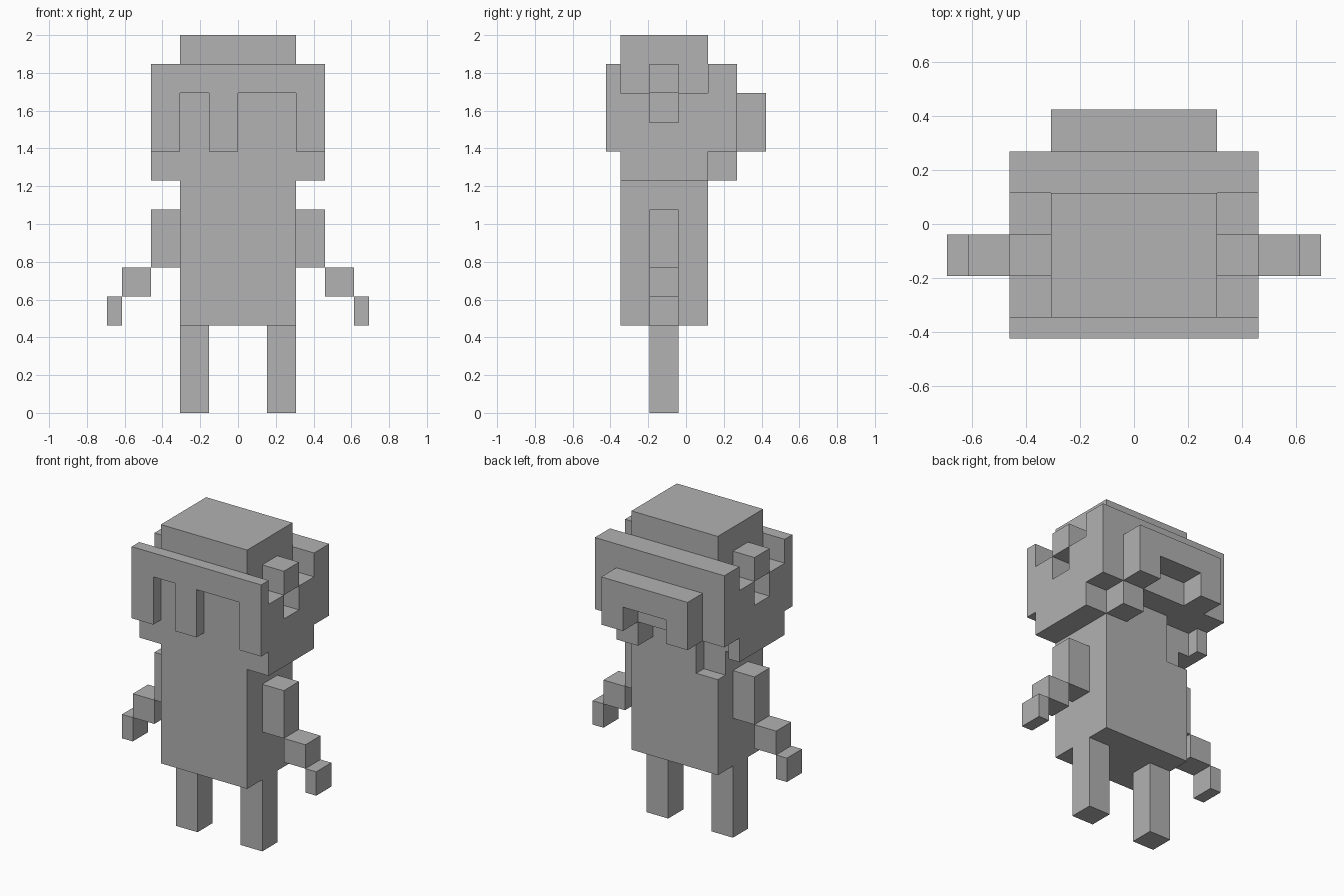
import bpy, bmesh

U = 1 / 13  # one block of the modelling grid

cube = bpy.data.objects.get("Cube")
if cube:
    bpy.data.objects.remove(cube, do_unlink=True)

clay = bpy.data.materials.new("plain_grey")
clay.use_nodes = True
GREY = (0.445, 0.445, 0.445, 1)
clay.diffuse_color = GREY
clay.node_tree.nodes["Principled BSDF"].inputs["Base Color"].default_value = GREY


def prism(name, axis, outline, low, high):
    """Extrude an outline, given in grid blocks, along the x, y or z axis."""
    at = "xyz".index(axis)

    def ring(bm, depth):
        verts = []
        for point in outline:
            co = list(point)
            co.insert(at, depth)
            verts.append(bm.verts.new([c * U for c in co]))
        return verts

    bm = bmesh.new()
    a, b = ring(bm, low), ring(bm, high)
    bm.faces.new(a)
    bm.faces.new(b)
    for i in range(len(a)):
        j = (i + 1) % len(a)
        bm.faces.new((a[i], a[j], b[j], b[i]))
    bmesh.ops.recalc_face_normals(bm, faces=bm.faces)
    mesh = bpy.data.meshes.new(name)
    bm.to_mesh(mesh)
    bm.free()
    mesh.materials.append(clay)
    obj = bpy.data.objects.new(name, mesh)
    bpy.context.collection.objects.link(obj)
    return obj


def box(name, x, y, z):
    return prism(name, "z", [(x[0], y[0]), (x[1], y[0]), (x[1], y[1]), (x[0], y[1])], *z)


def sided(side, a, b):
    return sorted((side * a, side * b))


# Body and head, with a small recess at the back right of the neck
FRONT, BACK = -4.5, 1.5
DEPTH = (FRONT, BACK)
LIMB = (-2.5, -0.5)
box("body", (-4, 4), DEPTH, (6, 14))
prism("neck", "z", [(-4, FRONT), (4, FRONT), (4, BACK), (-2, BACK), (-2, 0.5), (-4, 0.5)], 14, 18)
box("head", (-4, 4), DEPTH, (18, 26))

# Limbs and ears on both sides
for word, s in (("left", 1), ("right", -1)):
    box(word + "_leg", sided(s, 2, 4), LIMB, (0, 6))
    box(word + "_upper_arm", sided(s, 4, 6), LIMB, (10, 14))
    box(word + "_forearm", sided(s, 6, 8), LIMB, (8, 10))
    box(word + "_hand", sided(s, 8, 9), LIMB, (6, 8))
    box(word + "_ear", sided(s, 4, 6), LIMB, (22, 24))


# Side hair, notched below the ear
def side_hair(bottom):
    return [(FRONT, bottom), (BACK, bottom), (BACK, 22), (-0.5, 22),
            (-0.5, 20), (-2.5, 20), (-2.5, 22), (FRONT, 22)]


prism("left_side_hair", "x", side_hair(16), 4, 6)
prism("right_side_hair", "x", side_hair(18), -6, -4)
prism("right_hair_tips", "z",
      [(-6, FRONT), (-4, FRONT), (-4, 0.5), (-5, 0.5), (-5, BACK), (-6, BACK)], 16, 18)

# Fringe with three hanging strands
prism("fringe", "y", [(-6, 24), (-6, 18), (-4, 18), (-4, 22), (-2, 22), (-2, 18),
                      (0, 18), (0, 22), (4, 22), (4, 18), (6, 18), (6, 24)], -5.5, FRONT)

# Back hair, bun and loose strand
box("back_hair", (-6, 6), (BACK, 3.5), (18, 24))
box("back_strand", (2, 4), (BACK, 3.5), (16, 18))
prism("hair_bun", "y", [(-4, 22), (-4, 18), (-2, 18), (-2, 20),
                        (2, 20), (2, 18), (4, 18), (4, 22)], 3.5, 5.5)
